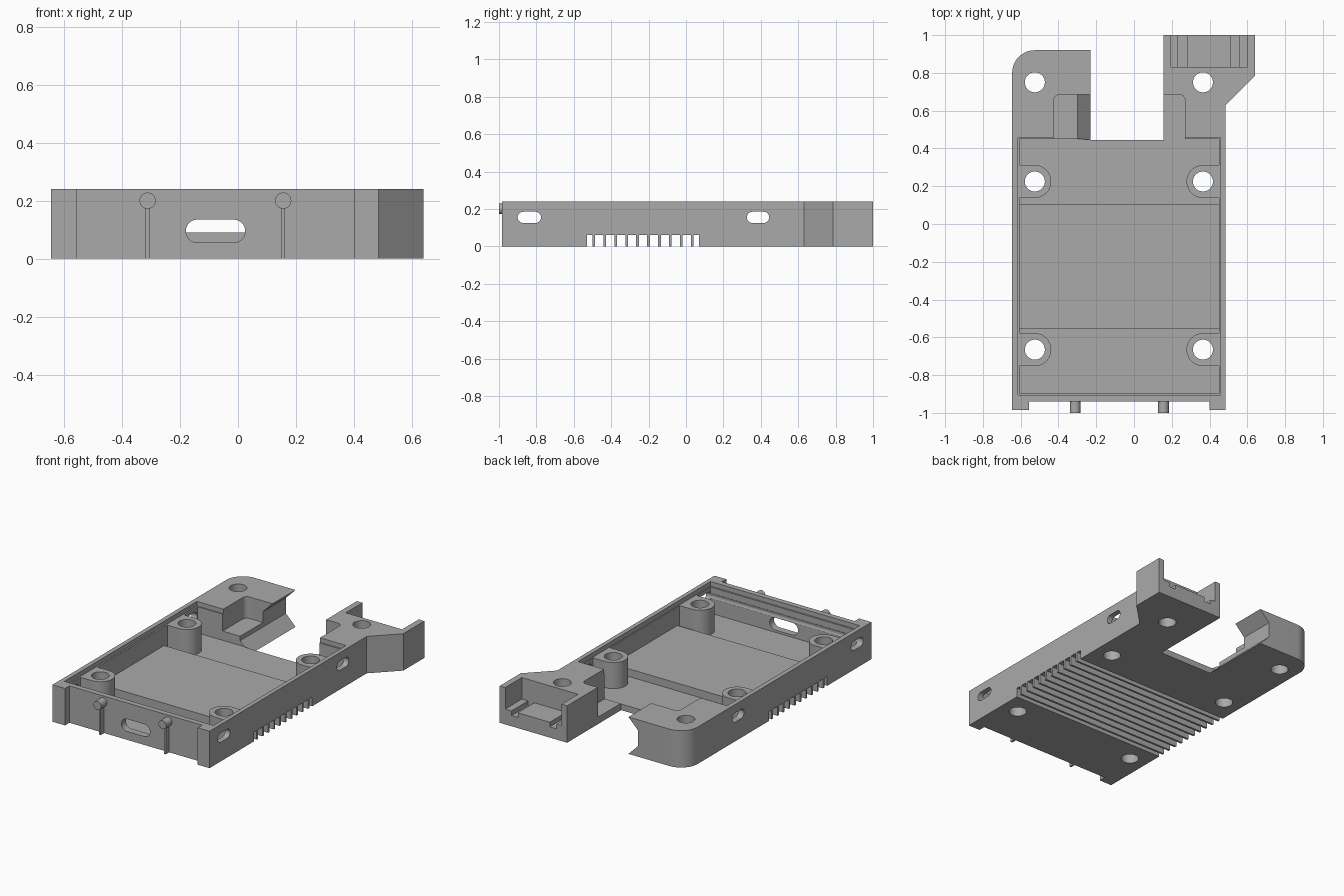
import bpy, bmesh
from math import cos, sin, radians

cube = bpy.data.objects.get("Cube")
if cube:
    bpy.data.objects.remove(cube, do_unlink=True)

grey = bpy.data.materials.new("plain grey")
grey.use_nodes = True
grey.diffuse_color = (0.4, 0.4, 0.4, 1)
grey.node_tree.nodes["Principled BSDF"].inputs["Base Color"].default_value = (0.4, 0.4, 0.4, 1)


def arc(cx, cy, r, start, end, n=12):
    angles = [radians(start + (end - start) * i / n) for i in range(n + 1)]
    return [(cx + r * cos(a), cy + r * sin(a)) for a in angles]


def rect(u0, u1, v0, v1):
    return [(u0, v0), (u1, v0), (u1, v1), (u0, v1)]


def slot(u0, u1, v0, v1):
    r, mid = (v1 - v0) / 2, (v0 + v1) / 2
    return arc(u1 - r, mid, r, -90, 90) + arc(u0 + r, mid, r, 90, 270)


def circle(cx, cy, r):
    return arc(cx, cy, r, 0, 360, 40)[:-1]


def prism(name, outline, lo, hi, axis="Z"):
    """Extrude a flat outline between lo and hi along the axis."""
    place = {"Z": lambda u, v, w: (u, v, w),
             "Y": lambda u, v, w: (u, w, v),
             "X": lambda u, v, w: (w, u, v)}[axis]
    bm = bmesh.new()
    rings = [[bm.verts.new(place(u, v, w)) for u, v in outline] for w in (lo, hi)]
    bm.faces.new(rings[0])
    bm.faces.new(rings[1])
    for i in range(len(outline)):
        j = (i + 1) % len(outline)
        bm.faces.new((rings[0][i], rings[0][j], rings[1][j], rings[1][i]))
    bmesh.ops.recalc_face_normals(bm, faces=bm.faces)
    mesh = bpy.data.meshes.new(name)
    bm.to_mesh(mesh)
    bm.free()
    mesh.materials.append(grey)
    obj = bpy.data.objects.new(name, mesh)
    bpy.context.collection.objects.link(obj)
    return obj


def combine(target, tool, operation="DIFFERENCE"):
    """Apply a boolean and discard the tool."""
    mod = target.modifiers.new("boolean", "BOOLEAN")
    mod.operation, mod.solver, mod.object = operation, "EXACT", tool
    bpy.context.view_layer.update()
    graph = bpy.context.evaluated_depsgraph_get()
    result = bpy.data.meshes.new_from_object(target.evaluated_get(graph))
    target.modifiers.clear()
    target.data = result
    bpy.data.objects.remove(tool, do_unlink=True)


def cut(outline, lo, hi, axis="Z"):
    combine(tray, prism("cutter", outline, lo, hi, axis))


HEIGHT, ABOVE = 0.24, 0.3

# Tray outline with the two rear arms
outline = [(-0.645, -0.985), (-0.555, -0.985), (-0.555, -0.94), (0.4, -0.94),
           (0.4, -0.985), (0.485, -0.985), (0.485, 0.63), (0.64, 0.785),
           (0.64, 1.0), (0.155, 1.0), (0.155, 0.445), (-0.23, 0.445), (-0.23, 0.92)]
outline += arc(-0.525, 0.8, 0.12, 90, 180)
tray = prism("tray", outline, 0, HEIGHT)

# Cavity, with a raised floor in the middle
cut(rect(-0.605, 0.45, -0.895, 0.45), 0.09, ABOVE)
cut(rect(-0.605, 0.45, -0.895, -0.555), 0.04, ABOVE)
cut(rect(-0.605, 0.45, 0.105, 0.45), 0.04, ABOVE)

# Pockets in the arms beside the opening
cut([(-0.425, 0.43), (-0.1, 0.43), (-0.1, 0.685)] + arc(-0.395, 0.655, 0.03, 90, 180, 6), 0.1, ABOVE)
cut([(0.1, 0.43), (0.27, 0.43)] + arc(0.24, 0.655, 0.03, 0, 90, 6) + [(0.1, 0.685)], 0.045, ABOVE)

# Dovetail groove along the inner side of the short arm
cut([(-0.2, 0.27), (-0.3, 0.17), (-0.3, 0.07), (-0.2, -0.03)], 0.447, 1.1, "Y")

# Screw bosses joined to the side walls
for y in (0.225, -0.665):
    left = arc(-0.525, y, 0.087, -90, 90, 20) + [(-0.61, y + 0.087), (-0.61, y - 0.087)]
    right = arc(0.365, y, 0.087, 90, 270, 20) + [(0.453, y - 0.087), (0.453, y + 0.087)]
    for shape in (left, right):
        combine(tray, prism("boss", shape, 0.02, 0.28), "UNION")

# Shallow lid recess around the rim, which also trims the bosses
cut(rect(-0.615, 0.457, -0.905, 0.457), 0.21, 0.35)

# Screw holes
for x in (-0.525, 0.365):
    for y in (0.75, 0.225, -0.665):
        cut(circle(x, y, 0.053), -0.1, 0.4)

# Side and front slots
for y0, y1 in ((-0.9, -0.775), (0.325, 0.445)):
    cut(slot(y0, y1, 0.125, 0.185), -0.8, 0.8, "X")
cut(slot(-0.18, 0.025, 0.055, 0.135), -1.1, -0.87, "Y")

# Connector seat at the end of the long arm, with two grooves
cut(rect(0.195, 0.6, 0.83, 1.1), 0.1, ABOVE)
for x0, x1 in ((0.23, 0.28), (0.51, 0.555)):
    cut(rect(x0, x1, 0.83, 1.1), 0.07, 0.2)

# Cooling recess under the tray
cut(rect(-0.53, 0.07, -0.1, 0.06), -0.8, 0.8, "X")

# Cooling fins
for i in range(10):
    y = -0.493 + 0.0585 * i
    prism(f"cooling_fin_{i + 1}", rect(y - 0.007, y + 0.007, 0, 0.063), -0.645, 0.485, "X")

# Front pins on thin ribs
for side, x in (("right", -0.312), ("left", 0.156)):
    prism(f"{side}_pin", circle(x, 0.2, 0.028), -1.0, -0.935, "Y")
    prism(f"{side}_rib", rect(x - 0.007, x + 0.007, 0, 0.18), -0.975, -0.935, "Y")

# Smooth the round parts, keeping edges sharp
bpy.ops.object.select_all(action="DESELECT")
for obj in bpy.context.collection.objects:
    if obj.type == "MESH" and (obj == tray or obj.name.endswith("pin")):
        obj.select_set(True)
bpy.context.view_layer.objects.active = tray
bpy.ops.object.shade_smooth_by_angle(angle=radians(25))
